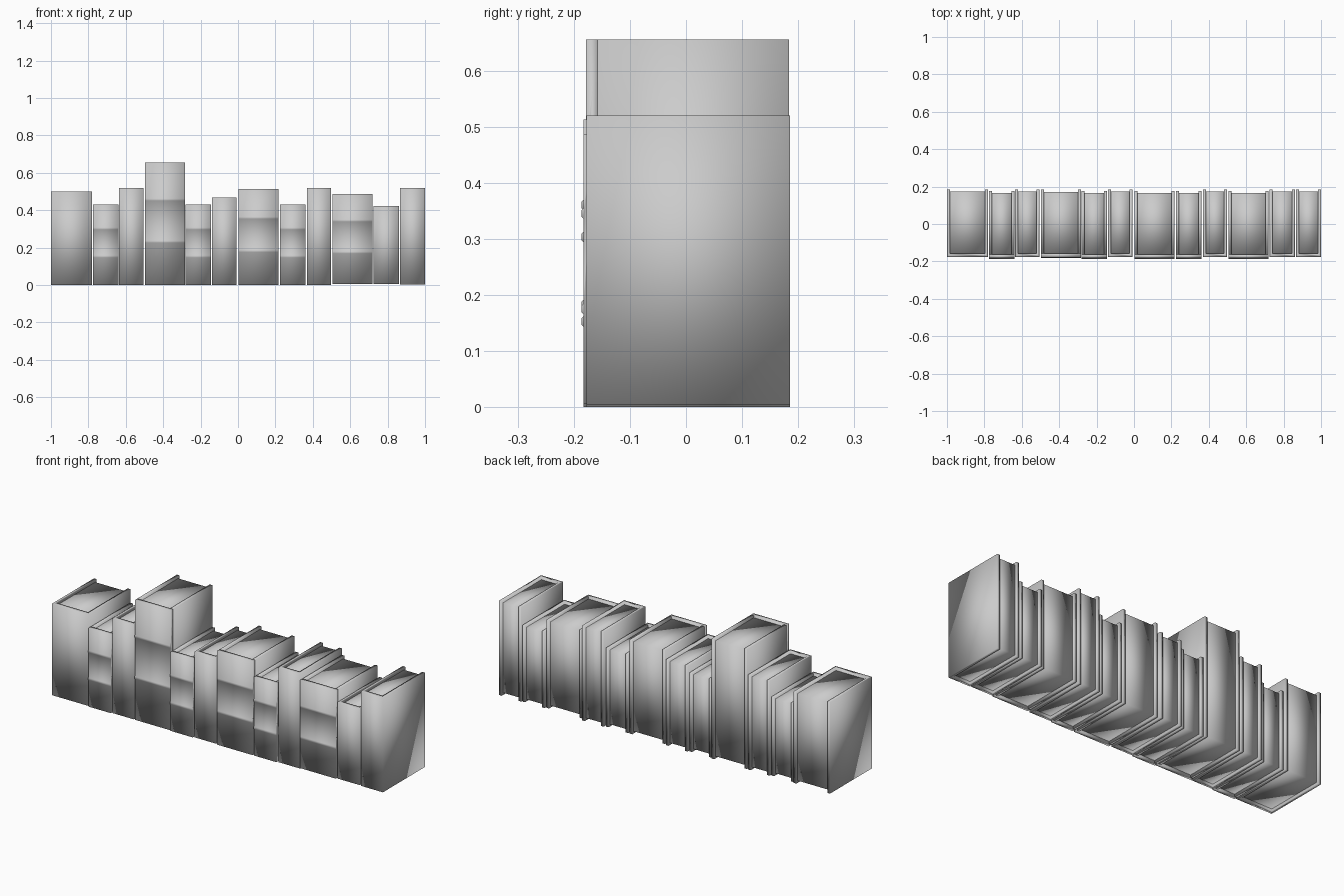
import bpy, bmesh

if "Cube" in bpy.data.objects:
    bpy.data.objects.remove(bpy.data.objects["Cube"])

# x0, x1, bottom, top, front y, back y, heights of raised spine bands
BOOKS = [
    (-1.00, -0.78, 0.0, 0.50, -0.177, 0.185, ()),
    (-0.775, -0.64, 0.0, 0.43, -0.183, 0.177, (0.153, 0.303)),
    (-0.635, -0.505, 0.0, 0.518, -0.177, 0.185, ()),
    (-0.498, -0.283, 0.0, 0.655, -0.178, 0.184, (0.232, 0.457)),
    (-0.280, -0.145, 0.0, 0.43, -0.183, 0.177, (0.153, 0.303)),
    (-0.140, -0.008, 0.0, 0.468, -0.177, 0.185, ()),
    (0.002, 0.217, 0.0, 0.513, -0.183, 0.177, (0.182, 0.36)),
    (0.225, 0.36, 0.0, 0.43, -0.183, 0.177, (0.153, 0.303)),
    (0.368, 0.498, 0.0, 0.518, -0.177, 0.185, ()),
    (0.504, 0.72, 0.006, 0.487, -0.183, 0.177, (0.175, 0.345)),
    (0.725, 0.86, 0.006, 0.423, -0.177, 0.185, ()),
    (0.866, 1.00, 0.004, 0.52, -0.177, 0.185, ()),
]
COVER = 0.016    # board thickness
OVERHANG = 0.012  # how far the boards stand past the pages


def prism(name, outline, direction):
    """Extrude a closed outline of 3D points; shaded smooth all over."""
    bm = bmesh.new()
    face = bm.faces.new([bm.verts.new(p) for p in outline])
    res = bmesh.ops.extrude_face_region(bm, geom=[face])
    moved = [v for v in res["geom"] if isinstance(v, bmesh.types.BMVert)]
    bmesh.ops.translate(bm, verts=moved, vec=direction)
    # the extrusion removes the starting cap, so close it again
    if any(e.is_boundary for e in bm.edges):
        bmesh.ops.holes_fill(bm, edges=[e for e in bm.edges if e.is_boundary], sides=0)
    bmesh.ops.recalc_face_normals(bm, faces=bm.faces)
    for f in bm.faces:
        f.smooth = True
    mesh = bpy.data.meshes.new(name)
    bm.to_mesh(mesh)
    bm.free()
    ob = bpy.data.objects.new(name, mesh)
    bpy.context.collection.objects.link(ob)
    return ob


for i, (x0, x1, z0, z1, yf, yb, bands) in enumerate(BOOKS, 1):
    a, b, s = x0 + COVER, x1 - COVER, yf + 0.02
    up = (0, 0, z1 - z0)

    if bands:
        # spine with its raised bands in one profile, swept across the width
        prof = [(s, z0), (yf, z0)]
        for zb in bands:
            prof += [(yf, zb - 0.009), (yf - 0.003, zb - 0.006),
                     (yf - 0.003, zb + 0.006), (yf, zb + 0.009)]
        prof += [(yf, z1), (s, z1)]
        prism(f"book_{i:02d}_spine", [(x0, y, z) for y, z in prof], (x1 - x0, 0, 0))
        # two separate boards
        for side, l, r in (("left", x0, a), ("right", b, x1)):
            board = [(l, s, z0), (r, s, z0), (r, yb, z0), (l, yb, z0)]
            prism(f"book_{i:02d}_{side}_board", board, up)
    else:
        # plain cover: one U-shaped wrap of two boards and a spine
        wrap = [(x0, yf), (x1, yf), (x1, yb), (b, yb), (b, s), (a, s), (a, yb), (x0, yb)]
        prism(f"book_{i:02d}_cover", [(x, y, z0) for x, y in wrap], up)

    # page block, set back from the boards
    zp, yp = z0 + OVERHANG, yb - OVERHANG
    block = [(a, s, zp), (b, s, zp), (b, yp, zp), (a, yp, zp)]
    prism(f"book_{i:02d}_pages", block, (0, 0, z1 - z0 - 2 * OVERHANG))
